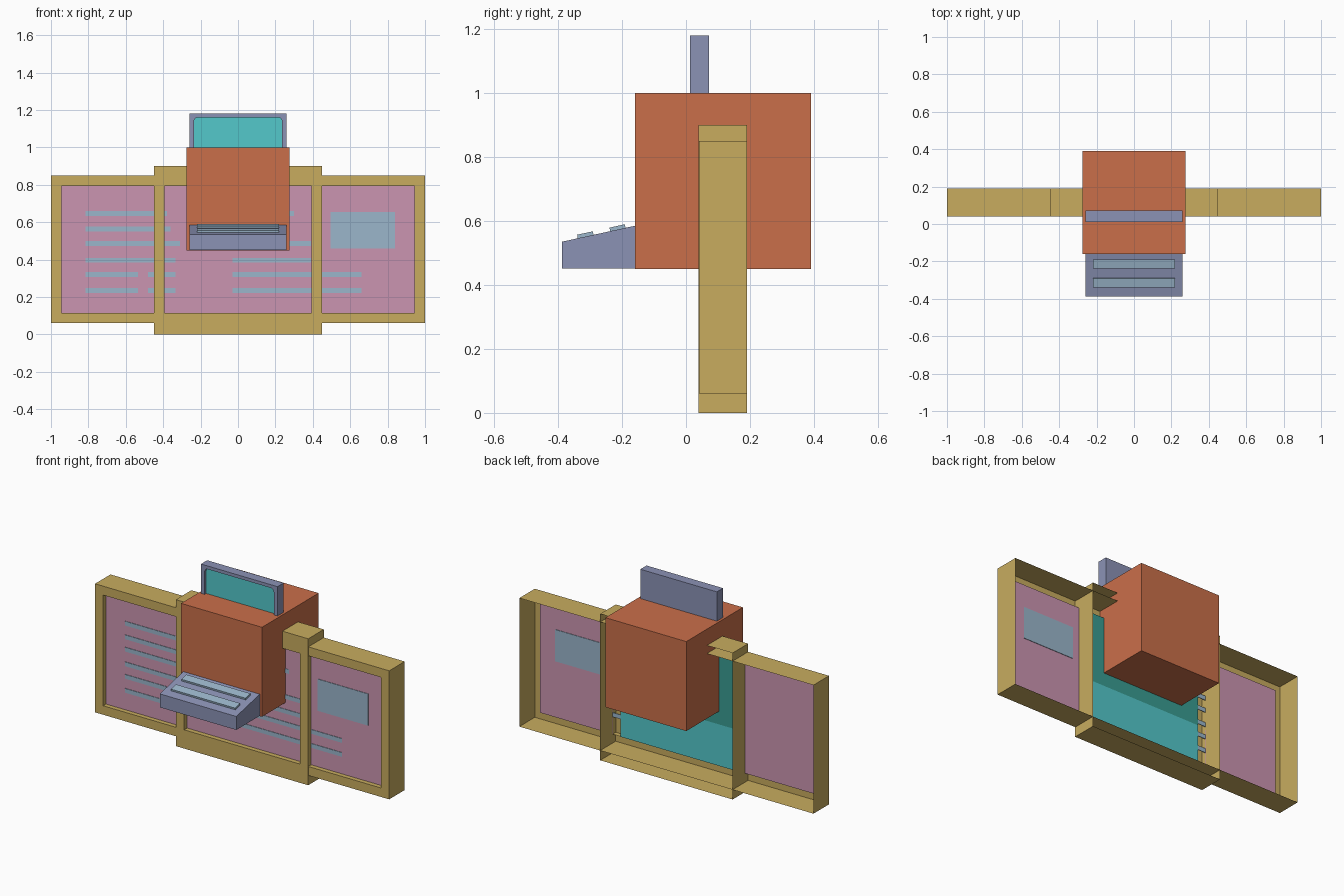
import bpy, bmesh, math

if "Cube" in bpy.data.objects:
    bpy.data.objects.remove(bpy.data.objects["Cube"])


def material(name, hexcode):
    lin = []
    for i in (0, 2, 4):
        c = int(hexcode[i:i + 2], 16) / 255
        lin.append(c / 12.92 if c <= 0.04045 else ((c + 0.055) / 1.055) ** 2.4)
    m = bpy.data.materials.new(name)
    m.diffuse_color = (*lin, 1)
    m.use_nodes = True
    m.node_tree.nodes["Principled BSDF"].inputs["Base Color"].default_value = m.diffuse_color
    return m


TAN = material("tan frame", "c8ac5f")
PINK = material("pink board", "cb95b1")
ORANGE = material("orange case", "ca6f4a")
LAVENDER = material("lavender plastic", "8b92b5")
TEAL = material("bright teal", "54c8cb")
DARK_TEAL = material("dark teal", "3a9c92")
BLUE = material("pale blue", "9bb6cb")


def make(name, bm, mat):
    me = bpy.data.meshes.new(name)
    bm.to_mesh(me)
    bm.free()
    me.materials.append(mat)
    ob = bpy.data.objects.new(name, me)
    bpy.context.collection.objects.link(ob)
    return ob


def box(name, mat, x0, x1, y0, y1, z0, z1):
    bm = bmesh.new()
    bmesh.ops.create_cube(bm, size=1)
    for v in bm.verts:
        v.co = (x0 + (v.co.x + .5) * (x1 - x0), y0 + (v.co.y + .5) * (y1 - y0),
                z0 + (v.co.z + .5) * (z1 - z0))
    return make(name, bm, mat)


def prism(name, mat, points, place, depth):
    """Extrude a flat outline; place(a, b) gives the 3D point."""
    bm = bmesh.new()
    face = bm.faces.new([bm.verts.new(place(a, b)) for a, b in points])
    if any(depth):
        ext = bmesh.ops.extrude_face_region(bm, geom=[face])
        bmesh.ops.translate(bm, vec=depth,
                            verts=[g for g in ext["geom"] if isinstance(g, bmesh.types.BMVert)])
        bmesh.ops.recalc_face_normals(bm, faces=bm.faces)
    return make(name, bm, mat)


def open_frame(name, mat, loops):
    """Bridge rectangles (half width, z0, z1, y) into an open-backed frame."""
    bm = bmesh.new()
    rings = [[bm.verts.new(p) for p in ((-w, y, z0), (w, y, z0), (w, y, z1), (-w, y, z1))]
             for w, z0, z1, y in loops]
    for a, b in zip(rings, rings[1:]):
        for i in range(4):
            j = (i + 1) % 4
            bm.faces.new((a[i], a[j], b[j], b[i]))
    return make(name, bm, mat)


def rounded(w, z0, z1, r, n=4):
    pts = []
    for k, (cx, cz) in enumerate(((w - r, z1 - r), (r - w, z1 - r), (r - w, z0 + r), (w - r, z0 + r))):
        for i in range(n + 1):
            a = math.pi / 2 * (k + i / n)
            pts.append((cx + r * math.cos(a), cz + r * math.sin(a)))
    return pts


# Open-backed wide frame and taller centre frame
FRONT, PANE, BACK = .04, .07, .19
open_frame("wide_frame", TAN, [(1, .06, .85, BACK), (1, .06, .85, FRONT),
                               (.945, .115, .795, FRONT), (.945, .115, .795, PANE)])
open_frame("centre_frame", TAN, [(.45, 0, .9, BACK), (.45, 0, .9, FRONT - .001),
                                 (.393, .115, .795, FRONT - .001), (.393, .115, .795, PANE)])

# Pink boards
for name, x0, x1 in (("left_board", -.945, -.45), ("centre_board", -.393, .393),
                     ("right_board", .45, .945)):
    box(name, PINK, x0, x1, PANE - .002, PANE, .115, .795)

# Teal backing of the centre board
box("centre_backing_lower", TEAL, -.393, .393, PANE, PANE + .003, .115, .37)
box("centre_backing_upper", DARK_TEAL, -.393, .393, PANE, PANE + .003, .37, .795)

# Pale stripes across the boards
rows = [(.647, [(-.815, -.38), (-.03, .30)]),
        (.563, [(-.815, -.36), (-.03, .25)]),
        (.487, [(-.815, -.31), (-.03, .39)]),
        (.397, [(-.815, -.335), (-.03, .39)]),
        (.32, [(-.815, -.535), (-.48, -.335), (-.03, .66)]),
        (.234, [(-.815, -.535), (-.48, -.335), (-.03, .66)])]
for z, spans in rows:
    for x0, x1 in spans:
        box("board_stripe", BLUE, x0, x1, PANE - .005, PANE - .001, z - .013, z + .013)
box("board_picture", BLUE, .495, .84, PANE - .005, PANE + .003, .46, .655)

# Orange case
box("case", ORANGE, -.275, .275, -.16, .39, .45, 1)

# Screen housing with rounded recess
housing = box("screen_housing", LAVENDER, -.26, .26, .012, .072, .455, 1.18)
outline = rounded(.235, .5, 1.16, .02)
cutter = prism("screen_cutter", LAVENDER, outline, lambda a, b: (a, -.05, b), (0, .08, 0))
cutter.hide_render = True
cutter.hide_viewport = True
cut = housing.modifiers.new("recess", "BOOLEAN")
cut.operation = "DIFFERENCE"
cut.solver = "EXACT"
cut.object = cutter
prism("screen", TEAL, outline, lambda a, b: (a, .027, b), (0, .004, 0))

# Sloping keyboard and its two key rows
prism("keyboard", LAVENDER, [(-.388, .452), (-.388, .535), (-.1, .598), (-.1, .452)],
      lambda a, b: (-.26, a, b), (.52, 0, 0))
slope = (.585 - .535) / .228


def deck(y):
    return .535 + (y + .388) * slope


for y0, y1 in ((-.338, -.289), (-.237, -.189)):
    prism("key_row", BLUE, [(y0, deck(y0) - .003), (y1, deck(y1) - .003),
                            (y1 - .002, deck(y1) + .011), (y0 - .002, deck(y0) + .011)],
          lambda a, b: (-.218, a, b), (.436, 0, 0))
